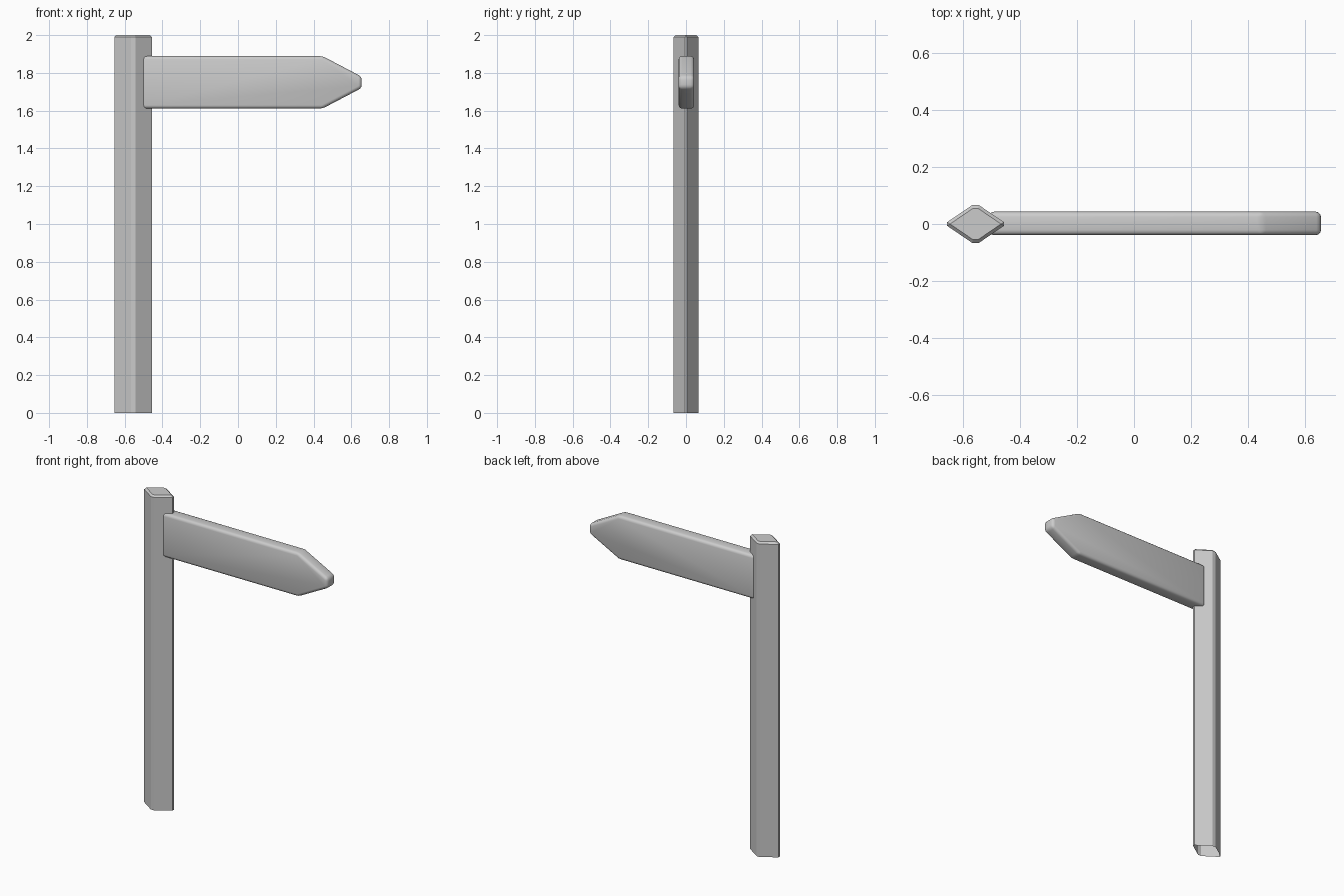
import bpy, bmesh
from mathutils import Vector

if "Cube" in bpy.data.objects:
    bpy.data.objects.remove(bpy.data.objects["Cube"])


def prism(name, profile, direction, open_start=False):
    """Extrude a flat outline along a direction."""
    bm = bmesh.new()
    d = Vector(direction)
    a = [bm.verts.new(p) for p in profile]
    b = [bm.verts.new(Vector(p) + d) for p in profile]
    n = len(a)
    bm.faces.new(a)
    end = bm.faces.new(b)
    for i in range(n):
        bm.faces.new((a[i], a[(i + 1) % n], b[(i + 1) % n], b[i]))
    bmesh.ops.recalc_face_normals(bm, faces=bm.faces[:])
    return bm


def finish(bm, name, angle):
    mesh = bpy.data.meshes.new(name)
    bm.to_mesh(mesh)
    bm.free()
    obj = bpy.data.objects.new(name, mesh)
    bpy.context.collection.objects.link(obj)
    bpy.ops.object.select_all(action='DESELECT')
    obj.select_set(True)
    bpy.context.view_layer.objects.active = obj
    bpy.ops.object.shade_smooth_by_angle(angle=angle)
    return obj


# post: diamond section with trimmed corners, chamfered top, open underside
cx, hx, hy, c = -0.555, 0.1, 0.066, 0.012
outline = [(cx + hx, -0.006, 0), (cx + hx, 0.006, 0), (cx + c, hy, 0), (cx - c, hy, 0),
           (cx - hx, 0.006, 0), (cx - hx, -0.006, 0), (cx - c, -hy, 0), (cx + c, -hy, 0)]
bm = prism("post", outline, (0, 0, 2.0))
rim = [e for e in bm.edges if all(v.co.z > 1.99 for v in e.verts)]
bmesh.ops.bevel(bm, geom=rim, offset=0.011, segments=1, affect='EDGES')
bottom = [f for f in bm.faces if all(v.co.z < 0.001 for v in f.verts)]
bmesh.ops.delete(bm, geom=bottom, context='FACES_ONLY')
finish(bm, "post", 0.3)

# arrow board: pointed plank with blunt tip and rounded edges
y0, y1, zc = -0.039, 0.043, 1.75
half = [(-0.508, 0.139), (0.447, 0.139), (0.655, 0.03)]
pts = [(x, y0, zc + h) for x, h in half] + [(x, y0, zc - h) for x, h in reversed(half)]
bm = prism("arrow_board", pts, (0, y1 - y0, 0))
bmesh.ops.bevel(bm, geom=bm.edges[:], offset=0.018, segments=3, profile=0.5,
                affect='EDGES', clamp_overlap=True)
finish(bm, "arrow_board", 0.6)
